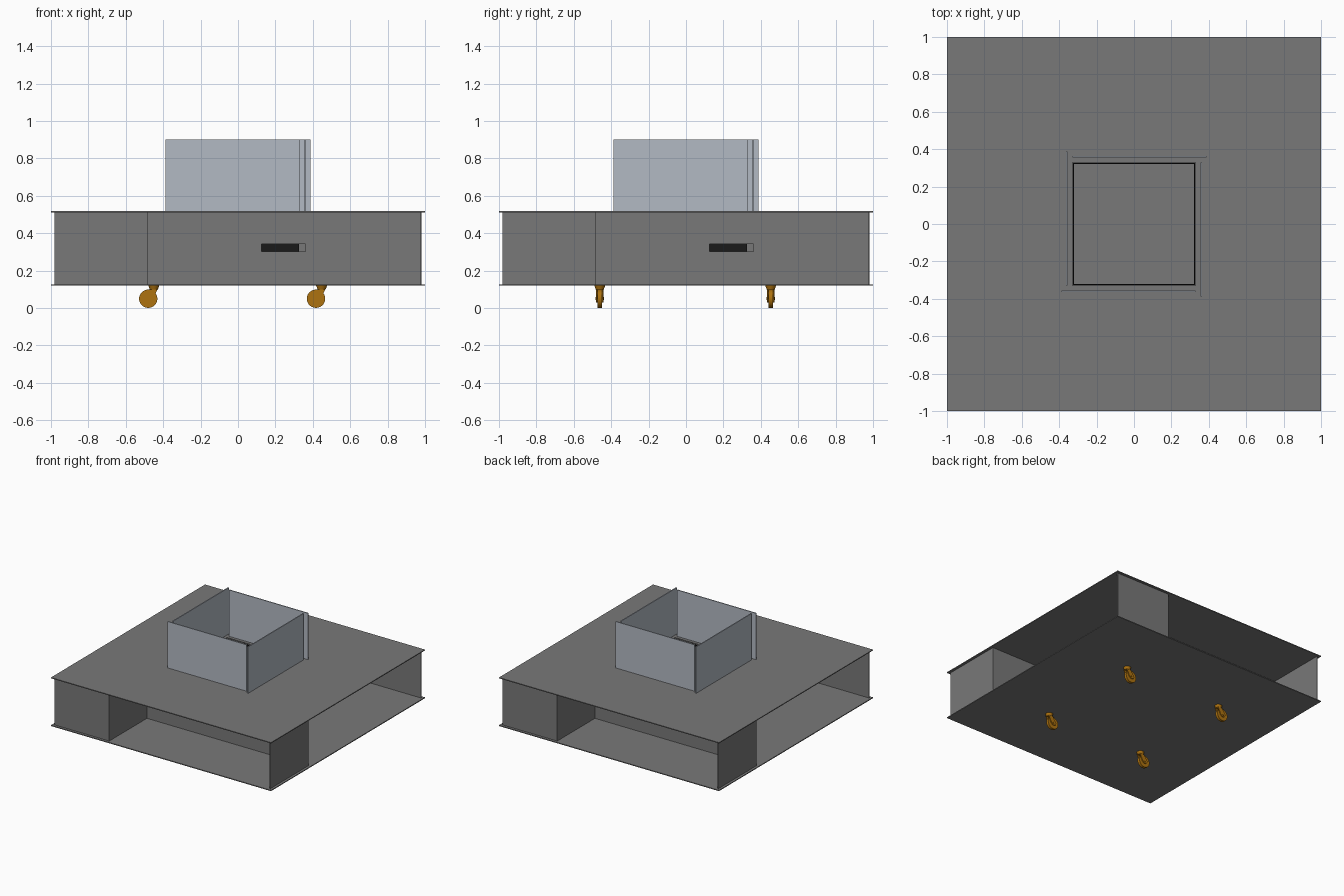
import bpy, bmesh, math
from mathutils import Matrix, Vector

if "Cube" in bpy.data.objects:
    bpy.data.objects.remove(bpy.data.objects["Cube"])


def material(name, rgb):
    m = bpy.data.materials.new(name)
    m.diffuse_color = (*rgb, 1)
    m.use_nodes = True
    m.node_tree.nodes["Principled BSDF"].inputs["Base Color"].default_value = m.diffuse_color
    return m


GREY = material("dark_grey", (0.19, 0.19, 0.19))
GLASS = material("pale_panel", (0.45, 0.49, 0.55))
BLACK = material("black", (0.01, 0.01, 0.01))
BRASS = material("castor_brown", (0.42, 0.17, 0.005))


def finish(name, bm, mat, matrix=None):
    bmesh.ops.recalc_face_normals(bm, faces=bm.faces)
    mesh = bpy.data.meshes.new(name)
    if matrix:
        bm.transform(matrix)
    bm.to_mesh(mesh)
    bm.free()
    mesh.materials.append(mat)
    ob = bpy.data.objects.new(name, mesh)
    bpy.context.collection.objects.link(ob)
    return ob


def corners(bm, r):
    x0, x1, y0, y1 = r
    return [bm.verts.new((x, y, 0)) for x, y in ((x0, y0), (x1, y0), (x1, y1), (x0, y1))]


def sheet(name, outer, thick, mat, matrix, hole=None):
    """Thin rectangular board, optionally with a rectangular hole."""
    bm = bmesh.new()
    o = corners(bm, outer)
    if hole:
        i = corners(bm, hole)
        for a in range(4):
            b = (a + 1) % 4
            bm.faces.new((o[a], o[b], i[b], i[a]))
    else:
        bm.faces.new(o)
    res = bmesh.ops.extrude_face_region(bm, geom=bm.faces[:], use_keep_orig=True)
    vs = [v for v in res["geom"] if isinstance(v, bmesh.types.BMVert)]
    bmesh.ops.translate(bm, verts=vs, vec=(0, 0, thick))
    return finish(name, bm, mat, matrix)


def upright(side, y):
    """Stand a board up at depth y, then turn it onto one of the four sides."""
    return (Matrix.Rotation(side * math.pi / 2, 4, 'Z') @ Matrix.Translation((0, y, 0))
            @ Matrix.Rotation(math.pi / 2, 4, 'X'))


# Bottom and top boards
LOW, HIGH = 0.127, 0.512
sheet("bottom_board", (-1, 1, -1, 1), 0.007, GREY, Matrix.Translation((0, 0, 0.12)))
sheet("top_board", (-1, 1, -1, 1), 0.007, GREY, Matrix.Translation((0, 0, HIGH)),
      hole=(-0.33, 0.33, -0.33, 0.33))

# Pinwheel of compartments, inner liner and upper panels on all four sides
for k, side in enumerate(("front", "right", "back", "left")):
    sheet(side + "_outer_panel", (-0.982, -0.485, LOW, HIGH), 0.007, GREY, upright(k, -0.973))
    sheet(side + "_shelf_back", (-0.485, 0.975, LOW, HIGH), 0.007, GREY, upright(k, -0.484),
          hole=(0.125, 0.362, 0.302, 0.342))
    sheet(side + "_liner", (-0.32, 0.327, LOW, HIGH), 0.007, BLACK, upright(k, -0.32))
    sheet(side + "_upper_panel", (-0.387, 0.33, 0.519, 0.90), 0.008, GLASS, upright(k, -0.355))


def cylinder(bm, r1, r2, depth, matrix):
    bmesh.ops.create_cone(bm, cap_ends=True, segments=28, radius1=r1, radius2=r2,
                          depth=depth, matrix=matrix)


# Castors: all trail toward -x
for cx in (-0.45, 0.447):
    for cy in (-0.461, 0.453):
        tag = ("left" if cx < 0 else "right") + ("_front" if cy < 0 else "_back")
        place = Matrix.Translation((cx, cy, 0))
        across = Matrix.Translation((-0.03, 0, 0.05)) @ Matrix.Rotation(math.pi / 2, 4, 'X')
        bm = bmesh.new()
        cylinder(bm, 0.049, 0.049, 0.022, across)
        wheel = finish(tag + "_castor_wheel", bm, BRASS, place)
        bm = bmesh.new()
        # Swivel mount and fork cheeks
        cylinder(bm, 0.021, 0.029, 0.022, Matrix.Translation((0, 0, 0.109)))
        profile = ((-0.055, 0.05), (-0.045, 0.033), (-0.025, 0.03), (-0.008, 0.045),
                   (0.02, 0.10), (-0.02, 0.10))
        for y in (-0.019, 0.012):
            f = bm.faces.new([bm.verts.new((x, y, z)) for x, z in profile])
            res = bmesh.ops.extrude_face_region(bm, geom=[f], use_keep_orig=True)
            vs = [v for v in res["geom"] if isinstance(v, bmesh.types.BMVert)]
            bmesh.ops.translate(bm, verts=vs, vec=(0, 0.007, 0))
        # Axle
        cylinder(bm, 0.008, 0.008, 0.044, across)
        fork = finish(tag + "_castor_fork", bm, BRASS, place)
        for ob in (wheel, fork):
            bpy.ops.object.select_all(action='DESELECT')
            ob.select_set(True)
            bpy.context.view_layer.objects.active = ob
            bpy.ops.object.shade_smooth_by_angle(angle=math.radians(35))
